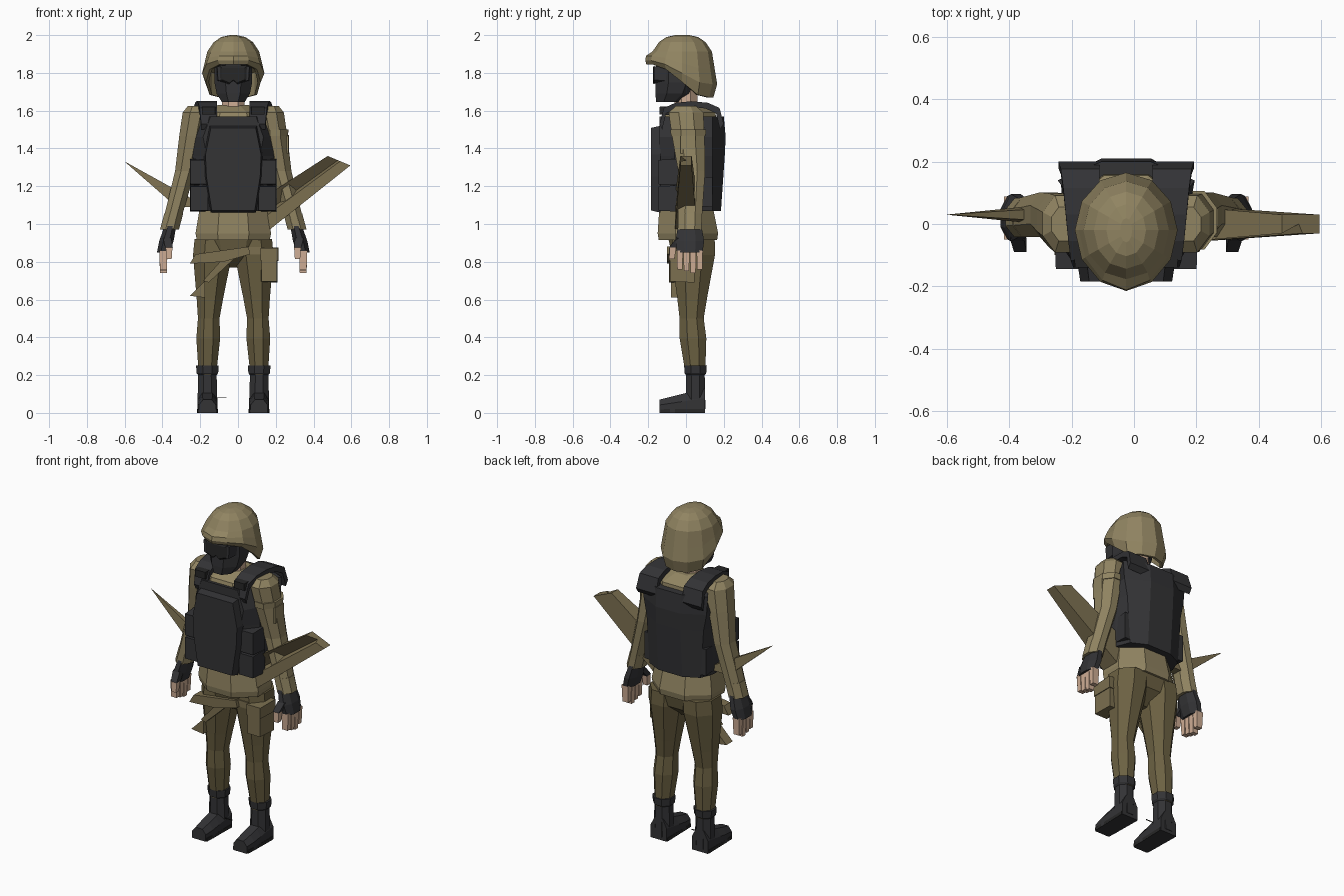
import bpy, bmesh
from math import sin, cos, pi
from mathutils import Vector

default_cube = bpy.data.objects.get("Cube")
if default_cube:
    bpy.data.objects.remove(default_cube)

BODY_CENTRE = Vector((-.025, 0, 0))
UP = Vector((0, 0, 1))


def material(name, red, green, blue):
    mat = bpy.data.materials.new(name)
    mat.use_nodes = True
    mat.diffuse_color = (red, green, blue, 1)
    shader = mat.node_tree.nodes["Principled BSDF"]
    shader.inputs["Base Color"].default_value = mat.diffuse_color
    return mat


TAN = material("tan cloth", .28, .23, .12)
OLIVE = material("olive trousers", .15, .12, .055)
WEBBING = material("olive webbing", .2, .16, .08)
ARMOUR = material("dark armour", .033, .033, .036)
RUBBER = material("black rubber", .02, .02, .02)
SKIN = material("skin", .62, .42, .3)


def loft(name, mat, rings, mirror=False):
    """Join equal-length point rings into a closed solid, optionally mirrored."""
    bm = bmesh.new()
    rows = [[bm.verts.new(point) for point in ring] for ring in rings]
    for lower, upper in zip(rows, rows[1:]):
        for i in range(len(lower)):
            bm.faces.new((lower[i - 1], lower[i], upper[i], upper[i - 1]))
    bm.faces.new(rows[0])
    bm.faces.new(rows[-1])
    bmesh.ops.recalc_face_normals(bm, faces=bm.faces)
    mesh = bpy.data.meshes.new(name)
    bm.to_mesh(mesh)
    bm.free()
    mesh.materials.append(mat)
    part = bpy.data.objects.new(name, mesh)
    part.location = BODY_CENTRE
    bpy.context.collection.objects.link(part)
    if mirror:
        part.modifiers.new("Mirror", 'MIRROR').use_mirror_merge = False


def limb(name, mat, stops, depth=1.0, sides=8, mirror=False):
    """Stack level polygons; each stop is a centre and a half width."""
    corner = pi / sides
    rings = []
    for centre, width in stops:
        radius = width / cos(corner)
        angles = [corner * (2 * i + 1) for i in range(sides)]
        rings.append([Vector(centre) + Vector((sin(a), -cos(a) * depth, 0)) * radius
                      for a in angles])
    loft(name, mat, rings, mirror)


def sheet(name, mat, outline, front, thickness, taper=1.0, mirror=False):
    """Extrude an (x, z) outline backwards from a tapered front face."""
    points = [Vector((x, front, z)) for x, z in outline]
    middle = sum(points, Vector()) / len(points)
    face = [middle.lerp(point, taper) for point in points]
    back = [point + Vector((0, thickness, 0)) for point in points]
    loft(name, mat, [face, back], mirror)


def block(name, mat, centre, size, taper=.92, mirror=False):
    x, y, z = centre
    width, thickness, height = (side / 2 for side in size)
    outline = [(x - width, z - height), (x + width, z - height),
               (x + width, z + height), (x - width, z + height)]
    sheet(name, mat, outline, y - thickness, thickness * 2, taper, mirror)


def symmetric(half):
    return half + [(-x, *rest) for x, *rest in reversed(half)]


# Joints of the left side, mirrored for the right
shoulder, elbow = Vector((.2, 0, 1.59)), Vector((.255, .03, 1.28))
wrist, knuckle = Vector((.33, .02, 1)), Vector((.37, .02, .85))
hip, knee, ankle = Vector((.105, .04, .92)), Vector((.13, .03, .5)), Vector((.137, .05, .2))


# Helmet: skirt stepping down behind the brim, under a rounded crown
def helmet_ring(radius, blend, level=1.92, brim=0.0):
    ring = []
    for i in range(12):
        a = i * pi / 6
        front = (1 + cos(a)) / 2
        step = min(1, max(0, (front - .2) / .65))
        rim = 1.67 + .175 * step
        reach = radius + .02 + brim * front ** 6
        ring.append((radius * sin(a), -.02 - reach * cos(a), rim + (level - rim) * blend))
    return ring


skirt = [helmet_ring(.13, .5), helmet_ring(.13, 0), helmet_ring(.145, 0, brim=.025),
         helmet_ring(.165, .28, brim=.01), helmet_ring(.152, .6, brim=.02)]
crown = [helmet_ring(.16 * cos(t) ** .8, 1, 1.8 + .2 * sin(t)) for t in (.6, .95, 1.25, 1.5)]
loft("helmet", TAN, skirt + crown)

# Masked head, goggles and neck
limb("masked_head", ARMOUR, [((0, -.09, 1.645), .06), ((0, -.06, 1.69), .088),
                             ((0, -.045, 1.75), .1), ((0, -.045, 1.87), .1)], depth=1.15)
goggles = symmetric([(0, 1.76), (.03, 1.74), (.09, 1.76), (.095, 1.84)])
sheet("goggle_frame", ARMOUR, goggles, -.17, .08, taper=.9)
sheet("goggle_lens", RUBBER, [(x * .8, z) for x, z in goggles], -.176, .008, taper=.8)
limb("neck", SKIN, [((0, 0, 1.58), .06), ((0, 0, 1.72), .06)])

# Shirt with flared hem
limb("shirt", TAN, [((0, .01, .915), .193), ((0, .01, .95), .2), ((0, 0, 1.1), .175),
                    ((0, .01, 1.5), .195), ((0, .02, 1.59), .17), ((0, .02, 1.63), .08)], depth=.8)

# Vest shell, with the back panel widening into shoulder wings
vest = []
for z, chest, side, wing, back in ((1.07, .12, .2, .17, .185), (1.36, .14, .215, .19, .205),
                                   (1.46, .16, .205, .21, .21), (1.57, .12, .16, .22, .2)):
    vest.append(symmetric([(chest, -.14, z), (side, -.06, z), (side, .06, z),
                           (wing, .14, z), (.08, back, z)]))
loft("armoured_vest", ARMOUR, vest)
chest_outline = symmetric([(.12, 1.06), (.15, 1.25), (.155, 1.37), (.125, 1.52)])
sheet("chest_plate", ARMOUR, chest_outline, -.185, .05, taper=.95)

# Shoulder straps arch from chest to back, widening over the wings
straps = []
for i in range(7):
    t = i * pi / 6
    y, z = .03 - .17 * cos(t), 1.53 + .12 * abs(sin(t)) ** .5
    inner, outer = .085, .17 + .008 * i
    straps.append([(inner, y, z), (outer, y, z), (outer, y * .9, z - .03), (inner, y * .9, z - .03)])
loft("shoulder_straps", ARMOUR, straps, mirror=True)
block("strap_buckles", RUBBER, (.13, -.11, 1.6), (.075, .06, .045), mirror=True)

# Vest pouches
for name, height in (("lower_pouches", 1.135), ("upper_pouches", 1.275)):
    block(name, ARMOUR, (.18, -.09, height), (.1, .11, .14), mirror=True)
block("rear_pouches", ARMOUR, (.17, .09, 1.17), (.07, .1, .16), mirror=True)

# Sleeves and cuffs
limb("sleeves", TAN, [(shoulder + UP * .035, .04), (shoulder, .068), (shoulder.lerp(elbow, .4), .064),
                      (elbow, .053), (wrist, .046)], depth=1.35, mirror=True)
limb("cuffs", TAN, [(wrist.lerp(elbow, .2), .05), (wrist.lerp(knuckle, .2), .05)],
     depth=1.25, mirror=True)

# Gloves with bare fingertips
limb("gloves", ARMOUR, [(wrist, .03), (wrist.lerp(knuckle, .6), .038), (knuckle, .034)],
     depth=2, mirror=True)
for i, finger in enumerate(("index", "middle", "ring", "little")):
    root = knuckle + Vector((0, (i - 1.5) * .035, .01))
    limb(finger + "_fingers", SKIN, [(root, .022), (root - UP * (.1 + .01 * (i % 3)), .018)],
         depth=.75, sides=4, mirror=True)
thumb = wrist.lerp(knuckle, .5) - Vector((0, .05, 0))
thumb_joint = thumb - Vector((.01, .04, .05))
thumb_tip = thumb_joint - Vector((0, .005, .06))
limb("glove_thumbs", ARMOUR, [(thumb, .022), (thumb_joint, .02)], sides=4, mirror=True)
limb("thumb_tips", SKIN, [(thumb_joint, .018), (thumb_tip, .014)], sides=4, mirror=True)

# Trousers
limb("trouser_seat", OLIVE, [((0, .03, .77), .04), ((0, .03, .84), .15),
                             ((0, .03, .95), .185)], depth=.7)
limb("trouser_legs", OLIVE, [(hip, .1), (hip.lerp(knee, .2), .103), (hip.lerp(knee, .75), .07),
                             (knee, .057), (knee.lerp(ankle, .35), .063), (ankle, .046)],
     depth=1.12, mirror=True)

# Boots
limb("boot_shafts", ARMOUR, [(ankle - UP * .18, .053), (ankle, .049), (ankle + UP * .01, .057),
                             (ankle + UP * .05, .06)], mirror=True)
feet = []
for i in range(5):
    y, top = .1 - .06 * i, .13 - .015 * i
    x, width = ankle.x, .045 if i == 4 else .053
    feet.append([(x - width, y, 0), (x + width, y, 0), (x + width, y, top * .6),
                 (x + width / 2, y, top), (x - width / 2, y, top), (x - width, y, top * .6)])
loft("boot_feet", ARMOUR, feet, mirror=True)
block("boot_soles", RUBBER, (ankle.x, -.02, .01), (.112, .23, .02), mirror=True)
block("loose_lace", RUBBER, (-.06, .03, .08), (.05, .004, .004))

# Left sleeve pocket and armband
armband = shoulder.lerp(elbow, .4)
limb("left_armband", TAN, [(armband, .068), (armband + UP * .035, .07)], depth=1.35)
block("left_sleeve_pocket", TAN, (.275, .01, 1.42), (.04, .08, .1))

# Left thigh pouch, hip strap and hanging flaps
block("left_thigh_pouch", WEBBING, (.19, -.02, .76), (.09, .13, .14))
block("left_pouch_flap", WEBBING, (.19, -.02, .84), (.1, .14, .07))
block("left_pouch_strap", WEBBING, (.1, -.03, .86), (.1, .1, .04))
sheet("hip_strap", WEBBING, [(-.23, .79), (-.2, .84), (.08, .88), (.09, .84), (-.05, .8)], -.1, .06)
sheet("hip_flap", WEBBING, [(.03, .84), (-.07, .8), (-.16, .7), (-.13, .69)], -.09, .03)
sheet("thigh_holster", WEBBING, [(-.23, .62), (-.15, .61), (-.15, .7)], -.08, .06)


# Long grooved blade on the left
def blade_section(upper, lower, width):
    profile = ((0, 1), (0, -1), (.45, 0), (.55, -1), (1, -1), (1, 1))
    return [Vector(upper).lerp(Vector(lower), t) + Vector((0, side * width, 0))
            for t, side in profile]


loft("left_blade", WEBBING, [blade_section((.16, 0, 1.14), (.18, 0, .96), .06),
                             blade_section((.5, 0, 1.36), (.62, 0, 1.31), .03)])

# Thin spike on the right
limb("right_spike", WEBBING, [((-.22, .03, 1.09), .08), ((-.574, .03, 1.33), .001)], depth=.35, sides=4)
